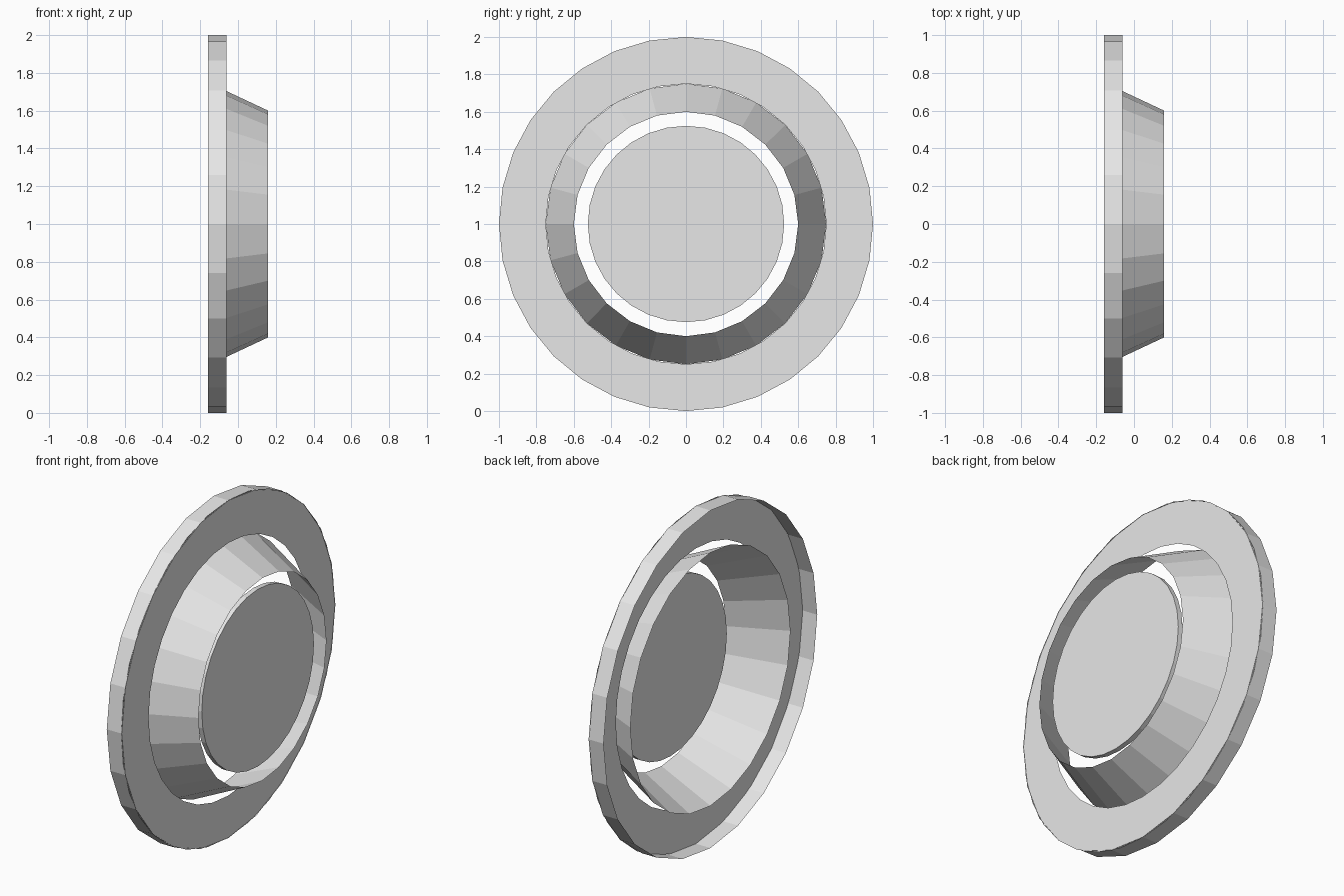
import bpy, bmesh, math

if "Cube" in bpy.data.objects:
    bpy.data.objects.remove(bpy.data.objects["Cube"])

grey = bpy.data.materials.new("light_grey")
grey.diffuse_color = (0.8, 0.8, 0.8, 1)
grey.use_nodes = True
grey.node_tree.nodes["Principled BSDF"].inputs["Base Color"].default_value = grey.diffuse_color


def turned(name, profile, sides, cap=False):
    """Revolve an (x, radius) profile around the x axis through z = 1."""
    bm = bmesh.new()
    rings = []
    for x, r in profile:
        ring = []
        for i in range(sides):
            a = 2 * math.pi * i / sides
            ring.append(bm.verts.new((x, r * math.sin(a), 1 + r * math.cos(a))))
        rings.append(ring)
    for a, b in zip(rings, rings[1:]):
        for i in range(sides):
            j = (i + 1) % sides
            bm.faces.new((a[i], b[i], b[j], a[j]))
    if cap:
        bm.faces.new(rings[0])
        bm.faces.new(rings[-1][::-1])
        bmesh.ops.recalc_face_normals(bm, faces=bm.faces)
    mesh = bpy.data.meshes.new(name)
    bm.to_mesh(mesh)
    bm.free()
    mesh.materials.append(grey)
    obj = bpy.data.objects.new(name, mesh)
    bpy.context.collection.objects.link(obj)
    return obj


# Outer rim: short tube, open at the back
turned("outer_rim", [(-0.16, 1.0), (-0.062, 1.0)], 24)

# Flat front plate with a slightly raised inner band
turned("front_plate", [(-0.065, 1.0), (-0.065, 0.75)], 32)
turned("inner_band", [(-0.061, 0.85), (-0.061, 0.75)], 32)

# Open tapered sleeve running through the plate
turned("tapered_sleeve", [(-0.16, 0.75), (0.16, 0.6)], 24)

# Thin disc inside the mouth of the sleeve
turned("centre_disc", [(0.10, 0.525), (0.13, 0.525)], 32, cap=True)
